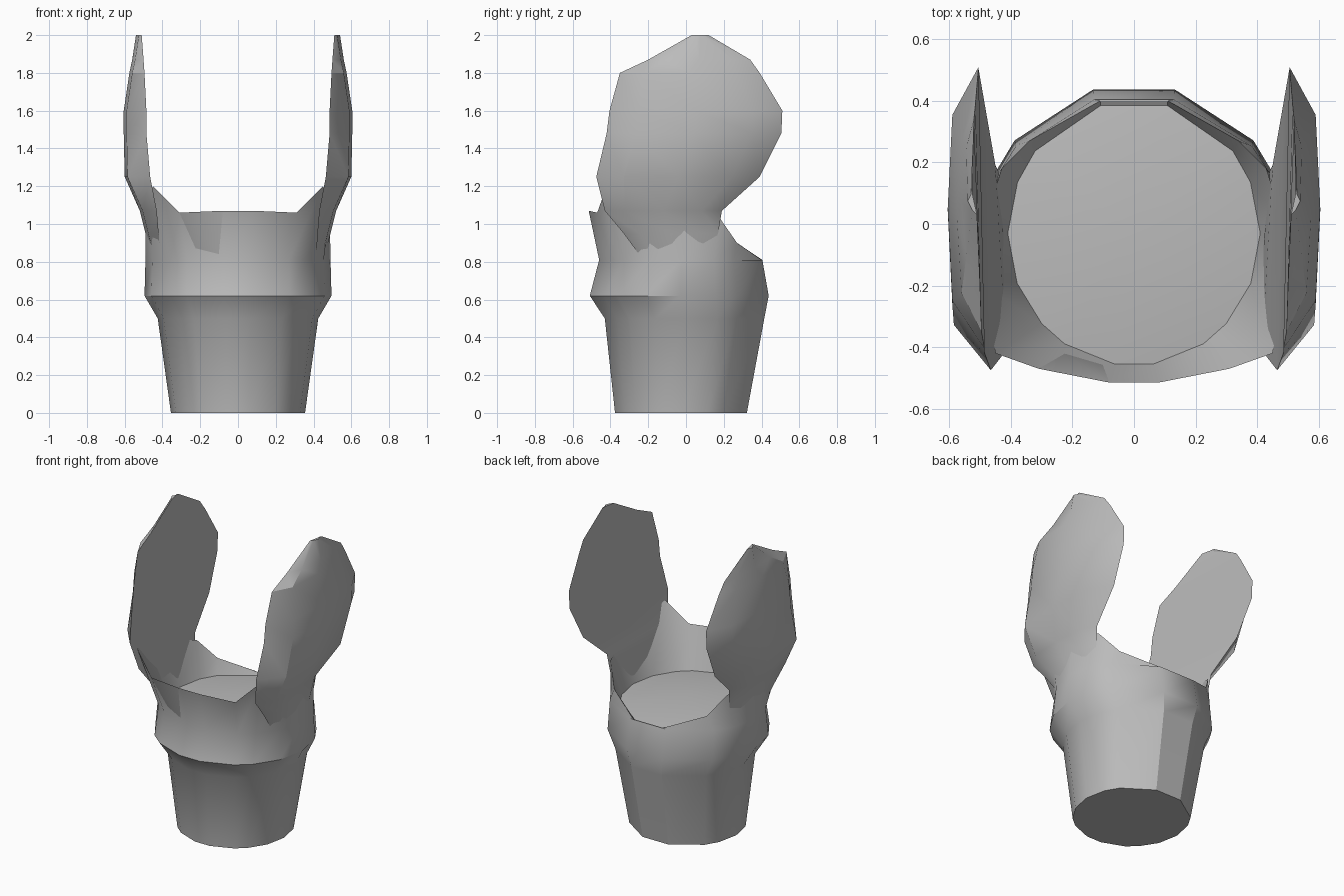
import bpy, bmesh, math

cube = bpy.data.objects.get("Cube")
if cube:
    bpy.data.objects.remove(cube)

grey = bpy.data.materials.new("matte grey")
grey.use_nodes = True
COLOUR = (0.5, 0.5, 0.5, 1)
grey.diffuse_color = COLOUR
grey.node_tree.nodes["Principled BSDF"].inputs["Base Color"].default_value = COLOUR


def finish(bm, name):
    bmesh.ops.recalc_face_normals(bm, faces=bm.faces)
    mesh = bpy.data.meshes.new(name)
    bm.to_mesh(mesh)
    bm.free()
    mesh.materials.append(grey)
    ob = bpy.data.objects.new(name, mesh)
    bpy.context.collection.objects.link(ob)
    bpy.ops.object.select_all(action="DESELECT")
    ob.select_set(True)
    bpy.context.view_layer.objects.active = ob
    bpy.ops.object.shade_smooth_by_angle(angle=math.radians(32))


def loft(rings, name, tip=None):
    """Skin a stack of closed rings, capping the start and the end (or a fan to tip)."""
    bm = bmesh.new()
    rows = [[bm.verts.new(p) for p in ring] for ring in rings]
    n = len(rows[0])
    for a, b in zip(rows, rows[1:]):
        for i in range(n):
            j = (i + 1) % n
            bm.faces.new((a[i], a[j], b[j], b[i]))
    bm.faces.new(rows[0])
    if tip:
        centre = bm.verts.new(tip)
        for i in range(n):
            bm.faces.new((rows[-1][i], rows[-1][(i + 1) % n], centre))
    else:
        bm.faces.new(rows[-1])
    finish(bm, name)


def mirrored(half):
    return half + [(-x, y, z) for x, y, z in reversed(half)]


# Half of the rim, from front centre round to back centre
rim = [(.08, -.515, 1.07), (.31, -.47, 1.06), (.45, -.42, 1.2), (.49, -.2, 1.1),
       (.485, 0, 1.08), (.43, .18, 1.03), (.34, .27, .9), (.11, .4, .81)]


def oval(rx, front, back, z):
    mid, ry = (front + back) / 2, (back - front) / 2
    angles = [math.atan2(y, x) for x, y, _ in rim]
    return mirrored([(rx * math.cos(a), mid + ry * math.sin(a), z) for a in angles])


# Cup and collar in one skin: tapered cup, flared collar, tall front wall,
# low back and a gently domed floor
loft([oval(.355, -.38, .335, 0), oval(.425, -.435, .43, .5), oval(.495, -.515, .455, .62),
      oval(.49, -.465, .42, .81), mirrored(rim), oval(.41, -.46, .4, .8)],
     "cup_and_collar", (0, -.02, .85))

# Paddle arms: height, front edge, back edge, inner x, outer x
sections = [(.8, -.22, .1, .42, .45), (.95, -.33, .17, .43, .49),
            (1.07, -.43, .19, .44, .52), (1.25, -.475, .39, .475, .6),
            (1.48, -.42, .505, .495, .605), (1.6, -.405, .51, .495, .605),
            (1.8, -.35, .39, .505, .575), (1.87, -.2, .34, .51, .56),
            (2, .03, .12, .52, .54)]
for side, word in ((1, "left"), (-1, "right")):
    rings = []
    for z, front, back, inner, outer in sections:
        inset = (back - front) * .17
        rings.append([(side * (inner - .01), front, z), (side * (inner + .01), back, z),
                      (side * (outer - .015), back - inset, z),
                      (side * outer, (front + back) / 2, z),
                      (side * (outer - .015), front + inset, z)])
    loft(rings, word + "_arm")
